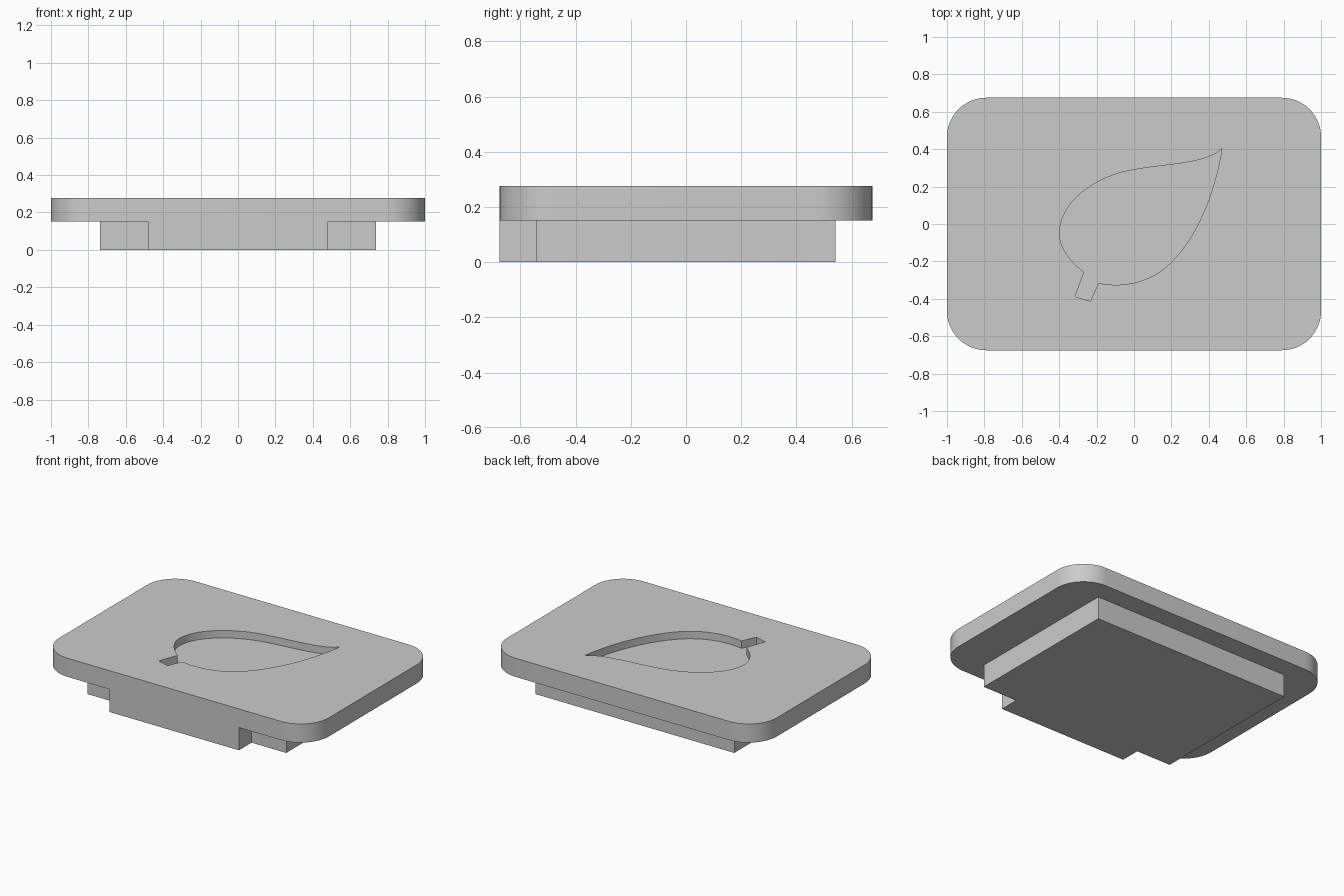
import bpy, bmesh, math
from mathutils import Vector
from mathutils.geometry import interpolate_bezier

if "Cube" in bpy.data.objects:
    bpy.data.objects.remove(bpy.data.objects["Cube"], do_unlink=True)

# Single plain grey material
GREY = (0.6, 0.6, 0.6, 1)
grey = bpy.data.materials.new("plain_grey")
grey.use_nodes = True
grey.diffuse_color = GREY
grey.node_tree.nodes["Principled BSDF"].inputs["Base Color"].default_value = GREY


def prism(name, outline, bottom, top):
    """Extrude a closed counter-clockwise outline between two heights."""
    bm = bmesh.new()
    face = bm.faces.new([bm.verts.new((x, y, bottom)) for x, y in outline])
    ext = bmesh.ops.extrude_face_region(bm, geom=[face])
    verts = [v for v in ext["geom"] if isinstance(v, bmesh.types.BMVert)]
    bmesh.ops.translate(bm, verts=verts, vec=(0, 0, top - bottom))
    bmesh.ops.recalc_face_normals(bm, faces=bm.faces)
    mesh = bpy.data.meshes.new(name)
    bm.to_mesh(mesh)
    bm.free()
    mesh.materials.append(grey)
    obj = bpy.data.objects.new(name, mesh)
    bpy.context.collection.objects.link(obj)
    return obj


def rounded_rectangle(hx, hy, r, steps=16):
    points = []
    for i, (sx, sy) in enumerate([(1, 1), (-1, 1), (-1, -1), (1, -1)]):
        for k in range(steps + 1):
            a = math.pi / 2 * (i + k / steps)
            points.append((sx * (hx - r) + r * math.cos(a),
                           sy * (hy - r) + r * math.sin(a)))
    return points


def bezier(a, b, c, d, steps=20):
    """Sample a curve, leaving out its last point."""
    pts = interpolate_bezier(*[Vector((*p, 0)) for p in (a, b, c, d)], steps)
    return [(p.x, p.y) for p in pts[:-1]]


def combine(target, tool, operation):
    mod = target.modifiers.new(operation.lower(), "BOOLEAN")
    mod.operation = operation
    mod.solver = "EXACT"
    mod.object = tool
    bpy.context.view_layer.objects.active = target
    bpy.ops.object.modifier_apply(modifier=mod.name)
    bpy.data.objects.remove(tool, do_unlink=True)


# Rounded top plate
HALF_Y, TOP, UNDER = 0.675, 0.277, 0.152
plate = prism("leaf_plate", rounded_rectangle(1, HALF_Y, 0.21), UNDER, TOP)

# Base block with a tab reaching the front edge
BX, BY, TAB = 0.737, 0.541, 0.48
base_outline = [(-BX, BY), (-BX, -BY), (-TAB, -BY), (-TAB, -HALF_Y),
                (TAB, -HALF_Y), (TAB, -BY), (BX, -BY), (BX, BY)]
combine(plate, prism("base_block", base_outline, 0, UNDER), "UNION")

# Leaf recess: upper edge, rounded end, stem, lower edge
tip, shoulder, side, belly = (0.47, 0.405), (0, 0.29), (-0.398, -0.05), (0.19, -0.214)
stem_left, stem_right = (-0.267, -0.257), (-0.19, -0.315)
leaf = (bezier(tip, (0.4, 0.32), (0.15, 0.32), shoulder)
        + bezier(shoulder, (-0.2, 0.26), (-0.398, 0.12), side)
        + bezier(side, (-0.398, -0.13), (-0.34, -0.2), stem_left)
        + [stem_left, (-0.315, -0.388), (-0.233, -0.413)]
        + bezier(stem_right, (-0.06, -0.345), (0.09, -0.31), belly)
        + bezier(belly, (0.35, -0.06), (0.44, 0.2), tip))
combine(plate, prism("leaf_cutter", leaf, TOP - 0.05, TOP + 0.1), "DIFFERENCE")

# Smooth the curved walls, keep corners crisp
bpy.ops.object.select_all(action="DESELECT")
plate.select_set(True)
bpy.context.view_layer.objects.active = plate
bpy.ops.object.shade_smooth_by_angle(angle=math.radians(30))
